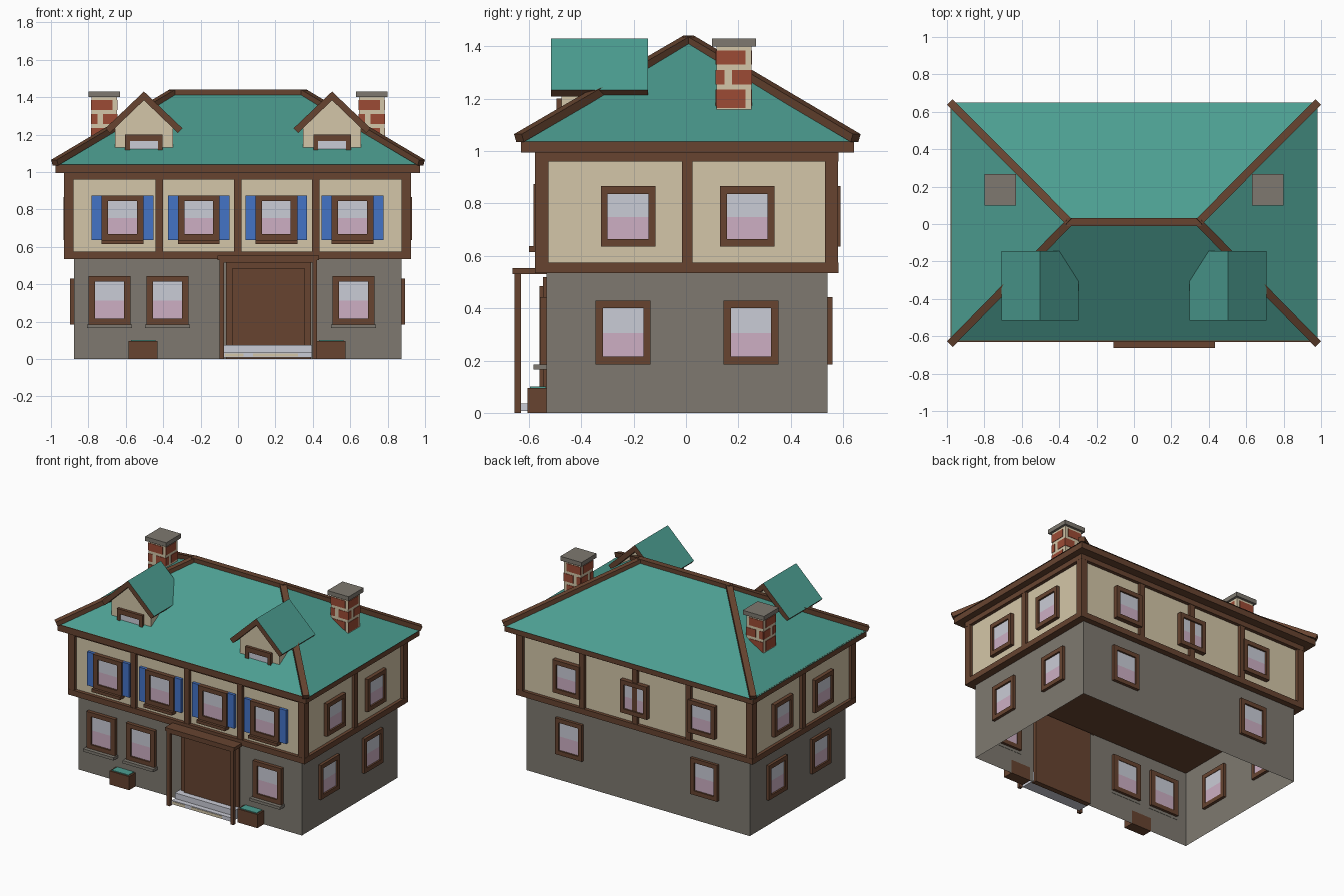
import bpy, bmesh
from mathutils import Vector, Matrix

if "Cube" in bpy.data.objects:
    bpy.data.objects.remove(bpy.data.objects["Cube"])

# ---- colours (sRGB 0-255 -> linear) ----
COLOURS = {"roof_teal": (76, 158, 145), "timber_brown": (103, 68, 48), "stone_grey": (126, 121, 112),
           "plaster_cream": (212, 198, 168), "shutter_blue": (68, 115, 198), "glass_pale": (202, 204, 214),
           "glass_pink": (205, 175, 196), "brick_red": (156, 75, 53)}
TEAL, BROWN, GREY, CREAM, BLUE, PALE, PINK, BRICK = range(8)


def lin(c):
    c /= 255
    return c / 12.92 if c <= 0.04045 else ((c + 0.055) / 1.055) ** 2.4


MATS = []
for name, rgb in COLOURS.items():
    m = bpy.data.materials.new(name)
    m.diffuse_color = (*[lin(c) for c in rgb], 1)
    m.use_nodes = True
    m.node_tree.nodes["Principled BSDF"].inputs["Base Color"].default_value = m.diffuse_color
    MATS.append(m)

parts = {}  # part name -> bmesh


def part(name):
    return parts.setdefault(name, bmesh.new())


def box(name, mat, x0, x1, y0, y1, z0, z1, open_ends=False):
    bm = part(name)
    mtx = Matrix.Translation(((x0 + x1) / 2, (y0 + y1) / 2, (z0 + z1) / 2)) @ \
        Matrix.Diagonal((abs(x1 - x0), abs(y1 - y0), z1 - z0, 1))
    verts = bmesh.ops.create_cube(bm, size=1, matrix=mtx)["verts"]
    faces = {f for v in verts for f in v.link_faces}
    for f in faces:
        f.material_index = mat
    if open_ends:
        bm.normal_update()
        bmesh.ops.delete(bm, geom=[f for f in faces if abs(f.normal.z) > 0.5], context="FACES")


def wall_box(wall, name, mat, u0, u1, n0, n1, z0, z1):
    """Box on a wall: u runs along the wall, n is the y or x distance from the origin."""
    if wall in ("front", "back"):
        s = -1 if wall == "front" else 1
        box(name, mat, u0, u1, *sorted((s * n0, s * n1)), z0, z1)
    else:
        s = 1 if wall == "right" else -1
        box(name, mat, *sorted((s * n0, s * n1)), u0, u1, z0, z1)


def prism(name, mat, profile, y0, y1, top_mat=None):
    """Extrude an (x, z) outline along y; upward faces may take another colour."""
    bm = part(name)
    a = [bm.verts.new((x, y0, z)) for x, z in profile]
    b = [bm.verts.new((x, y1, z)) for x, z in profile]
    n = len(a)
    faces = [bm.faces.new(a), bm.faces.new(b[::-1])]
    faces += [bm.faces.new((a[i], b[i], b[(i + 1) % n], a[(i + 1) % n])) for i in range(n)]
    bmesh.ops.recalc_face_normals(bm, faces=faces)
    for f in faces:
        f.material_index = top_mat if top_mat is not None and f.normal.z > 0.5 else mat


def beam(name, mat, p, q, w, h):
    p, q = Vector(p), Vector(q)
    mtx = Matrix.Translation((p + q) / 2) @ (q - p).to_track_quat("X", "Z").to_matrix().to_4x4() @ \
        Matrix.Diagonal(((q - p).length, w, h, 1))
    for v in bmesh.ops.create_cube(part(name), size=1, matrix=mtx)["verts"]:
        for f in v.link_faces:
            f.material_index = mat


def window(wall, name, u, w, z0, z1, n, out, rim=0.035):
    """Four frame bars around a two-tone pane; n is the wall plane."""
    a, b, i, o = u - w / 2, u + w / 2, n - 0.02, n + out
    wall_box(wall, name + "_frame", BROWN, a, a + rim, i, o, z0, z1)
    wall_box(wall, name + "_frame", BROWN, b - rim, b, i, o, z0, z1)
    wall_box(wall, name + "_frame", BROWN, a + rim, b - rim, i, o, z0, z0 + 0.03)
    wall_box(wall, name + "_frame", BROWN, a + rim, b - rim, i, o, z1 - 0.03, z1)
    zm = (z0 + z1) / 2 - 0.002
    wall_box(wall, name + "_panes", PINK, a + rim, b - rim, i + .004, o - .012, z0 + 0.03, zm)
    wall_box(wall, name + "_panes", PALE, a + rim, b - rim, i + .004, o - .012, zm, z1 - 0.03)


# ---- storeys (ground floor is an open shell) ----
box("ground_floor_walls", GREY, -0.878, 0.873, -0.532, 0.54, 0, 0.545, open_ends=True)
box("upper_floor_walls", CREAM, -0.908, 0.903, -0.552, 0.558, 0.56, 1.0)
box("floor_beam", BROWN, -0.93, 0.926, -0.577, 0.582, 0.535, 0.575)
box("top_beam", BROWN, -0.93, 0.926, -0.577, 0.582, 0.96, 1.0)
box("eave_board", BROWN, -0.975, 0.973, -0.63, 0.642, 0.995, 1.04)

# ---- timber posts ----
for x in (-0.904, 0.9):
    for y in (-0.551, 0.556):
        box("corner_posts", BROWN, x - 0.025, x + 0.025, y - 0.025, y + 0.025, 0.57, 0.97)
for x in (-0.42, -0.002, 0.415):
    box("wall_posts", BROWN, x - 0.02, x + 0.02, -0.574, -0.54, 0.57, 0.97)
    box("wall_posts", BROWN, x - 0.02, x + 0.02, 0.54, 0.579, 0.57, 0.97)
for x0, x1 in ((-0.928, -0.89), (0.89, 0.924)):
    box("wall_posts", BROWN, x0, x1, -0.016, 0.024, 0.57, 0.97)

# ---- hip roof with brown ridge trim ----
bm = part("main_roof")
c = [bm.verts.new(p) for p in ((-0.98, -0.63, 1.036), (0.98, -0.63, 1.036),
                               (0.98, 0.65, 1.036), (-0.98, 0.65, 1.036))]
r = [bm.verts.new((x, 0.01, 1.425)) for x in (-0.35, 0.35)]
for f in ((c[0], c[1], r[1], r[0]), (c[2], c[3], r[0], r[1]), (c[1], c[2], r[1]), (c[3], c[0], r[0])):
    bm.faces.new(f).material_index = TEAL
bm.faces.new(c[::-1]).material_index = BROWN
for sx in (-1, 1):
    for y in (-0.638, 0.648):
        beam("hip_trim", BROWN, (sx * 0.98, y, 1.05), (sx * 0.345, 0.01, 1.427), 0.042, 0.032)
beam("ridge_trim", BROWN, (-0.36, 0.01, 1.426), (0.36, 0.01, 1.426), 0.042, 0.03)

# ---- dormers ----
for cx in (-0.503, 0.503):
    V = [(0, 1.43), (0.206, 1.233), (0.182, 1.208), (0, 1.383), (-0.182, 1.208), (-0.206, 1.233)]
    prism("dormer_roofs", BROWN, [(cx + x, z) for x, z in V], -0.515, -0.145, TEAL)
    W = [(-0.155, 1.05), (0.155, 1.05), (0.155, 1.24), (0, 1.39), (-0.155, 1.24)]
    prism("dormer_walls", CREAM, [(cx + x, z) for x, z in W], -0.475, -0.2)
    for a, b, z0, z1 in ((-0.1, -0.075, 1.06, 1.2), (0.075, 0.1, 1.06, 1.2), (-0.075, 0.075, 1.165, 1.2)):
        box("dormer_window_frames", BROWN, cx + a, cx + b, -0.495, -0.47, z0, z1)
    box("dormer_window_panes", PALE, cx - 0.075, cx + 0.075, -0.487, -0.47, 1.06, 1.165)

# ---- brick chimneys ----
H, cy = 0.067, 0.183
ROWS = [(1.1, 1.145, 0), (1.165, 1.235, 1), (1.255, 1.31, 0), (1.33, 1.385, 1)]
for cx in (-0.715, 0.715):
    box("chimney_stacks", CREAM, cx - H, cx + H, cy - H, cy + H, 1.09, 1.405)
    box("chimney_caps", GREY, cx - 0.083, cx + 0.083, cy - 0.084, cy + 0.084, 1.4, 1.43)
    for z0, z1, odd in ROWS:
        for a, b in (((-H, 0.045),) if odd else ((-H, -0.035), (-0.007, H))):
            for s in (-1, 1):
                box("chimney_bricks", BRICK, cx + a, cx + b, cy + s * H - .003, cy + s * H + .003, z0, z1)
                box("chimney_bricks", BRICK, cx + s * H - .003, cx + s * H + .003, cy + a, cy + b, z0, z1)

# ---- front windows, shutters and sills ----
for u in (-0.617, -0.21, 0.205, 0.612):
    window("front", "upper_window", u, 0.224, 0.637, 0.875, 0.552, 0.03)
    wall_box("front", "upper_sills", BROWN, u - 0.112, u + 0.112, 0.55, 0.6, 0.615, 0.637)
    for s in (-1, 1):
        wall_box("front", "shutters", BLUE, *sorted((u + s * 0.112, u + s * 0.165)), 0.55, 0.572, 0.637, 0.875)
for u in (-0.687, -0.377, 0.617):
    window("front", "lower_window", u, 0.224, 0.185, 0.443, 0.532, 0.025)
    wall_box("front", "lower_sills", GREY, u - 0.12, u + 0.12, 0.53, 0.583, 0.165, 0.185)

# ---- side and back windows ----
for wall, n_low, n_up in (("left", 0.878, 0.908), ("right", 0.873, 0.903)):
    for u in (-0.24, 0.248):
        window(wall, "lower_window", u, 0.21, 0.185, 0.43, n_low, 0.02, 0.028)
    for u in (-0.221, 0.234):
        window(wall, "upper_window", u, 0.208, 0.635, 0.866, n_up, 0.026, 0.026)
for u in (-0.53, 0, 0.53):
    window("back", "upper_window", u, 0.21, 0.635, 0.866, 0.558, 0.032, 0.028)
    if u:
        window("back", "lower_window", u, 0.21, 0.185, 0.443, 0.54, 0.02, 0.028)

# ---- porch, door and steps ----
box("door_surround", BROWN, -0.065, 0.39, -0.547, -0.51, 0, 0.52)
box("door", BROWN, -0.03, 0.355, -0.56, -0.53, 0.05, 0.485)
for x in (-0.088, 0.411):
    box("porch_posts", BROWN, x - 0.012, x + 0.012, -0.655, -0.631, 0, 0.535)
box("porch_roof", BROWN, -0.11, 0.433, -0.662, -0.53, 0.53, 0.553)
box("porch_header", BROWN, -0.1, 0.423, -0.655, -0.631, 0.515, 0.533)
box("upper_step", PALE, -0.075, 0.395, -0.6, -0.53, 0.035, 0.075)
box("lower_step", PALE, -0.075, 0.395, -0.635, -0.53, 0.008, 0.035)
for a, b in ((-0.07, 0.03), (0.08, 0.32)):
    box("step_stones", CREAM, a, b, -0.638, -0.632, 0.012, 0.03)

# ---- planters ----
for a, b in ((-0.585, -0.43), (0.42, 0.575)):
    box("planter_boxes", BROWN, a, b, -0.605, -0.53, 0, 0.096)
    box("planter_leaves", TEAL, a + 0.012, b - 0.012, -0.595, -0.535, 0.094, 0.101)

# ---- turn every part into an object ----
for name, bm in parts.items():
    me = bpy.data.meshes.new(name)
    used = sorted({f.material_index for f in bm.faces})
    for i in used:
        me.materials.append(MATS[i])
    for f in bm.faces:
        f.material_index = used.index(f.material_index)
    bm.to_mesh(me)
    bm.free()
    bpy.context.collection.objects.link(bpy.data.objects.new(name, me))
